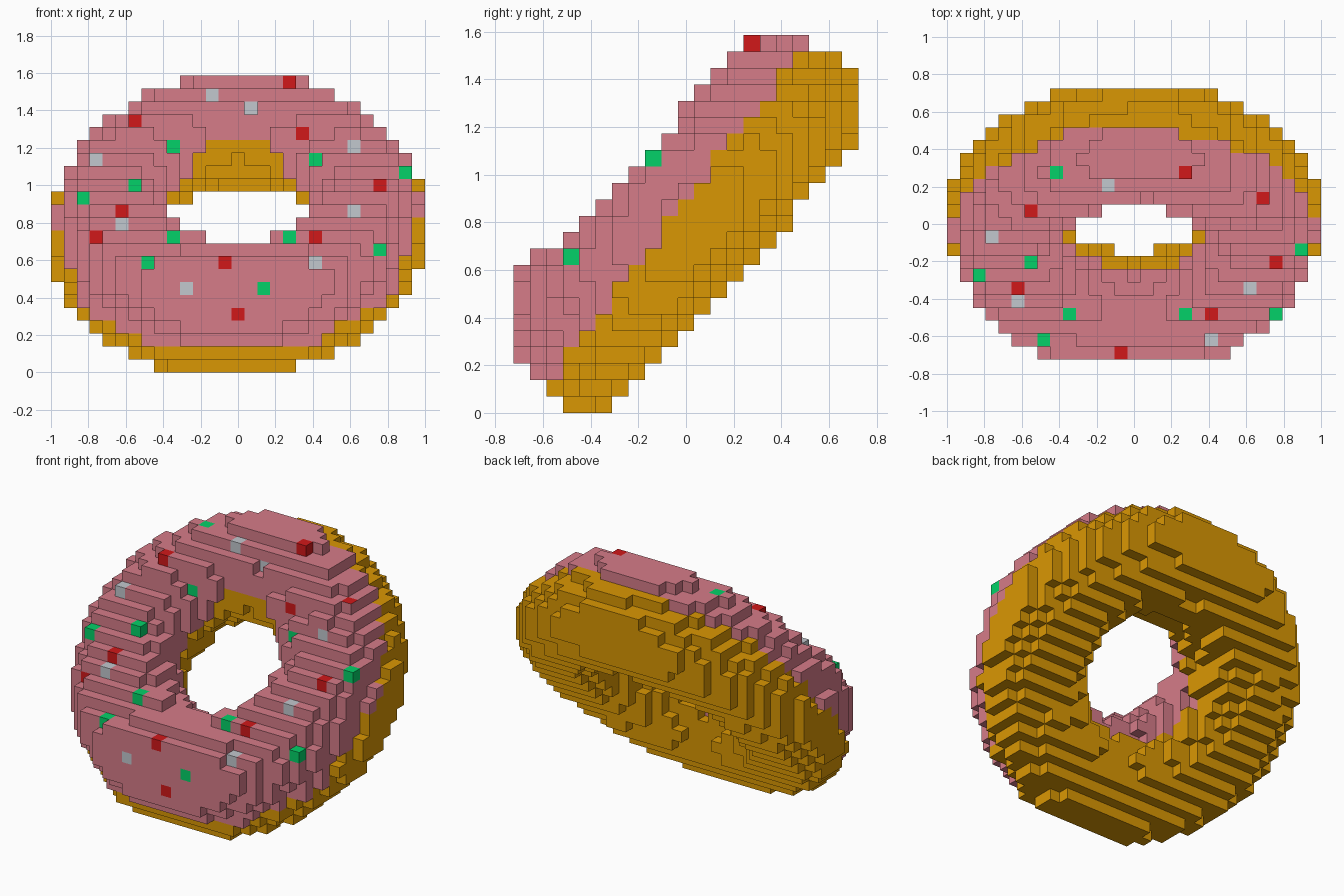
import bpy, bmesh, math
from mathutils import Vector

if "Cube" in bpy.data.objects:
    bpy.data.objects.remove(bpy.data.objects["Cube"], do_unlink=True)

U = 2 / 29                        # edge of one block
NX, NY, NZ = 14, 10, 23           # half width, half depth, height in blocks
TILT = math.radians(47.8)
S, C = math.sin(TILT), math.cos(TILT)
RING, SQUASH = 0.70, 0.94         # ring radius, slightly oval along the tilt


def material(name, rgb):
    m = bpy.data.materials.new(name)
    m.use_nodes = True
    m.diffuse_color = (*rgb, 1)
    bsdf = next(n for n in m.node_tree.nodes if n.type == 'BSDF_PRINCIPLED')
    bsdf.inputs["Base Color"].default_value = (*rgb, 1)
    bsdf.inputs["Roughness"].default_value = 0.8
    return m


MATS = {
    "dough": material("golden dough", (0.70, 0.31, 0.001)),
    "icing": material("pink icing", (0.67, 0.20, 0.25)),
    "red_sprinkles": material("red sugar", (0.64, 0.009, 0.010)),
    "green_sprinkles": material("green sugar", (0.001, 0.64, 0.14)),
    "grey_sprinkles": material("pale grey sugar", (0.54, 0.58, 0.62)),
}


def ring_coords(i, j, k):
    """Block centre as (across, along the tilt, along the ring axis)."""
    x, y, z = i * U, j * U + 0.012, (k - 11) * U - 0.008
    z -= 0.04 * x
    return x, C * y + S * z, C * z - S * y


def inside(x, r, t, n):
    """Tube section: squarish dough below, an icing bulge above."""
    if not -0.905 < t < 0.932:
        return False
    if n < 0:
        wide, power = (0.316, 2.8) if r > 0 else (0.285, 2.5)
        thick = 0.305
    else:
        wide, power = (0.275, 2.5) if r > 0 else (0.34, 4 if t < 0 else 2.3)
        thick = min(0.33 - 0.15 * min(t + 0.3, 0), 0.375) - 0.055 * max(x, 0)
    return abs(r / wide) ** power + abs(n / thick) ** power <= 1


def icing_edge(x, r, t):
    """Height along the ring axis where dough turns to icing."""
    return 0.025 + 0.08 * t if r > 0 else 0.075 + 0.28 * t - 0.5 * x * x


# Fill the tilted ring with blocks
blocks = {}
for i in range(-NX, NX + 1):
    for j in range(-NY, NY + 1):
        for k in range(NZ):
            x, t, n = ring_coords(i, j, k)
            r = math.hypot(x, t / SQUASH) - RING
            if inside(x, r, t, n):
                blocks[i, j, k] = "icing" if n > icing_edge(x, r, t) else "dough"

# Sprinkles: one block each, foremost in its column
SPRINKLES = {
    "red_sprinkles": [(4, 4, 22), (-8, 1, 19), (5, 1, 18), (11, -3, 14),
                      (-9, -5, 12), (6, -7, 10), (-11, -6, 10),
                      (-1, -10, 8), (0, -10, 4)],
    "green_sprinkles": [(-5, 1, 17), (6, 0, 16), (13, -2, 15), (-8, -3, 14),
                        (-12, -4, 13), (-5, -7, 10), (4, -7, 10),
                        (11, -7, 9), (-7, -9, 8), (2, -10, 6)],
    "grey_sprinkles": [(-2, 3, 21), (1, 3, 20), (9, 0, 17), (-11, -1, 16),
                       (9, -5, 12), (-9, -6, 11), (6, -9, 8), (-4, -10, 6)],
}
for name, cells in SPRINKLES.items():
    for i, j, k in cells:
        for front in range(-NY, j):
            blocks.pop((i, front, k), None)
        blocks[i, j, k] = name

# Upward sides with their own colour: one iced over, two flush sprinkles
tops = {(-11, -6, 10): "icing"}
for name, i, j in (("green_sprinkles", -6, 4), ("red_sprinkles", 10, 2)):
    tops[i, j, max(k for k in range(NZ) if (i, j, k) in blocks)] = name


def build(name):
    """One object from the exposed block sides that have one colour."""
    bm = bmesh.new()
    verts = {}

    def corner(p):
        key = tuple(round(2 * a) for a in p)
        if key not in verts:
            verts[key] = bm.verts.new((p[0] * U, p[1] * U, (p[2] + 0.5) * U))
        return verts[key]

    for cell, part in blocks.items():
        for axis in range(3):
            for sign in (-1, 1):
                is_top = axis == 2 and sign == 1
                if (tops.get(cell, part) if is_top else part) != name:
                    continue
                d = Vector((0, 0, 0))
                d[axis] = sign
                c = Vector(cell)
                if tuple(int(a) for a in c + d) in blocks:
                    continue
                u = Vector((0, 0, 0))
                u[(axis + 1) % 3] = 0.5
                v = d.cross(u)
                m = c + d * 0.5
                bm.faces.new([corner(q) for q in
                              (m - u - v, m + u - v, m + u + v, m - u + v)])
    me = bpy.data.meshes.new(name)
    bm.to_mesh(me)
    bm.free()
    me.materials.append(MATS[name])
    ob = bpy.data.objects.new(name, me)
    bpy.context.collection.objects.link(ob)


for part_name in MATS:
    build(part_name)
